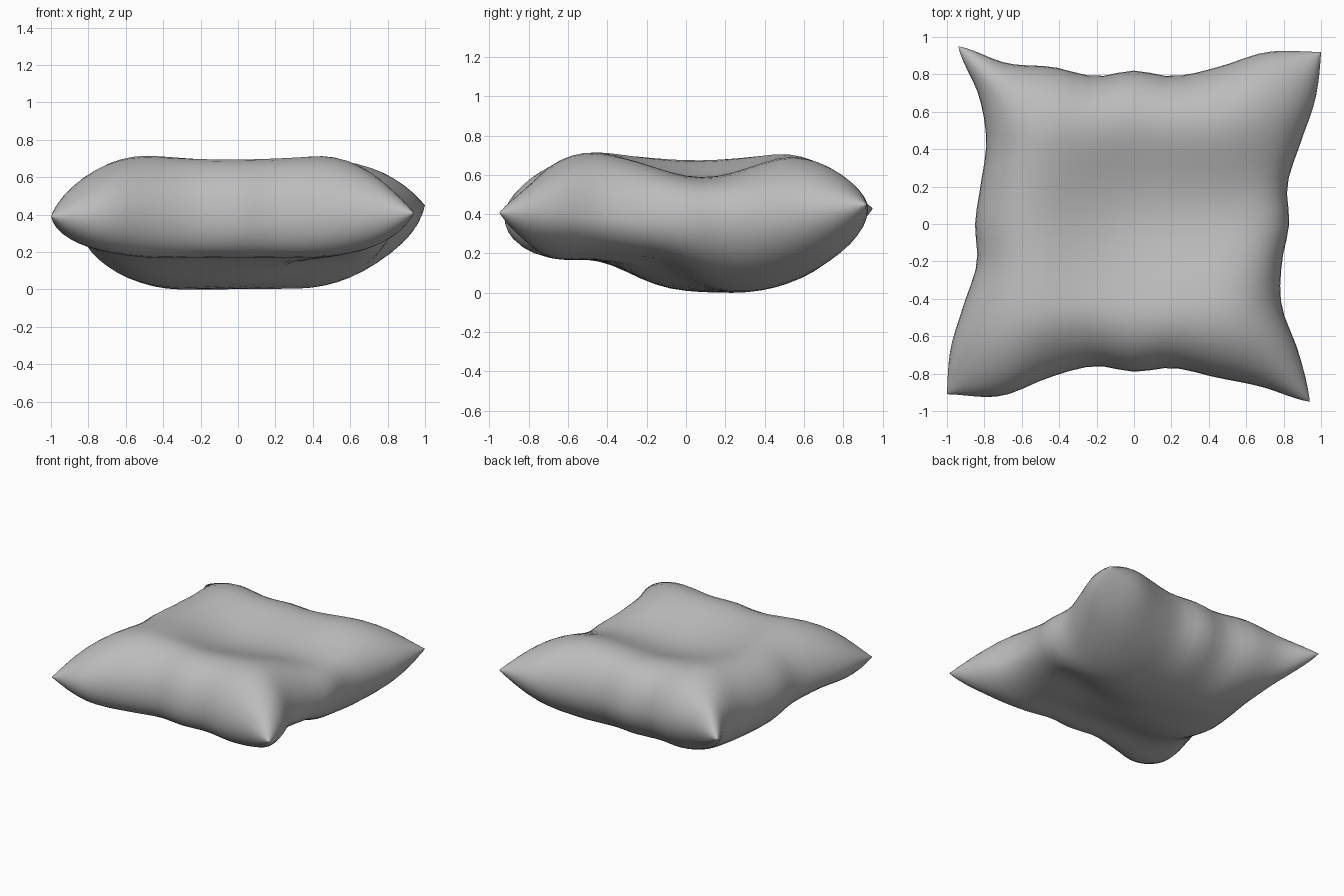
import bpy, bmesh, math

if "Cube" in bpy.data.objects:
    bpy.data.objects.remove(bpy.data.objects["Cube"])

fabric = bpy.data.materials.new("grey fabric")
fabric.use_nodes = True
GREY = (0.5, 0.5, 0.5, 1)
fabric.diffuse_color = GREY
fabric.node_tree.nodes["Principled BSDF"].inputs["Base Color"].default_value = GREY

# Seam outline, sampled evenly along each side
LOW_X = [-1.0, -0.98, -0.91, -0.84, -0.85, -0.82, -0.79, -0.83, -0.94]
HIGH_X = [0.94, 0.88, 0.79, 0.79, 0.83, 0.82, 0.89, 0.97, 1.0]
FRONT = [-0.91, -0.92, -0.82, -0.76, -0.79, -0.77, -0.82, -0.87, -0.95]
BACK = [0.95, 0.86, 0.84, 0.79, 0.82, 0.79, 0.84, 0.92, 0.92]
HALF = 0.81
N = 32


def sample(values, t):
    """Smooth interpolation of evenly spaced values, t in -1..1."""
    p = (t + 1) / 2 * (len(values) - 1)
    i = min(int(p), len(values) - 2)
    k = p - i
    a, b = values[i], values[i + 1]
    before = values[max(i - 1, 0)]
    after = values[min(i + 2, len(values) - 1)]
    return (b * 2 * k + a * 2 * (1 - k) + k * (1 - k) * (
        (1 - k) * (a - before) - (b - a) * (1 - 2 * k) + k * (b - after))) / 2


def spread(low, high, along, across):
    """Even spacing inside, following the wavy seam toward the edge."""
    edge = sample(high, along) - HALF if across > 0 else sample(low, along) + HALF
    return HALF * across + edge * across ** 2


def dome(s, flat):
    m = max(0, (abs(s) - flat) / (1 - flat))
    return math.sqrt(max(0, 1 - m * m))


def bump(u, v, cu, cv, ru, rv):
    return math.exp(-((u - cu) / ru) ** 2 - ((v - cv) / rv) ** 2)


def point(u, v, side):
    x = spread(LOW_X, HIGH_X, v, u)
    y = spread(FRONT, BACK, u, v)
    corner = (u * v) ** 2
    seam = 0.36 + corner * (0.05 + 0.01 * u + 0.02 * v)
    if side > 0:
        # Raised rim, broad sunken middle, sagging +x edge and a front dent
        full = 0.385 - 0.08 * corner
        full -= 0.18 * bump(u, v, 0, 0.06, 0.65, 0.6)
        full -= 0.1 * bump(u, v, 0.75, 0.12, 0.4, 0.4)
        full -= 0.03 * bump(u, v, -0.4, -0.9, 0.25, 0.2)
        return x, y, seam + full * dome(u, 0.5) * dome(v, 0.5)
    # Belly, with full corners and a shallow shelf along the front and +x
    full = 0.37 + 0.1 * corner
    full -= 0.16 * math.exp(-((v + 0.6) / 0.35) ** 2)
    full -= 0.12 * bump(u, v, 0.55, -0.15, 0.45, 0.25)
    return x, y, seam - full * dome(u, 0.36) * dome(v, 0.28 if v > 0 else 0.45)


# Cushion: two quilted grids sharing the seam
bm = bmesh.new()
steps = [math.sin(math.pi / 2 * (2 * i / N - 1)) for i in range(N + 1)]
for side in (1, -1):
    rows = [[bm.verts.new(point(u, v, side)) for u in steps] for v in steps]
    for j in range(N):
        for i in range(N):
            quad = [rows[j][i], rows[j][i + 1], rows[j + 1][i + 1], rows[j + 1][i]]
            bm.faces.new(quad[::side])
bmesh.ops.remove_doubles(bm, verts=bm.verts, dist=0.0005)

# Rest the cushion on the ground
low = min(v.co.z for v in bm.verts)
bmesh.ops.translate(bm, verts=bm.verts, vec=(0, 0, -low))
bmesh.ops.recalc_face_normals(bm, faces=bm.faces)

mesh = bpy.data.meshes.new("cushion")
bm.to_mesh(mesh)
bm.free()
mesh.materials.append(fabric)
for poly in mesh.polygons:
    poly.use_smooth = True
cushion = bpy.data.objects.new("cushion", mesh)
bpy.context.collection.objects.link(cushion)
